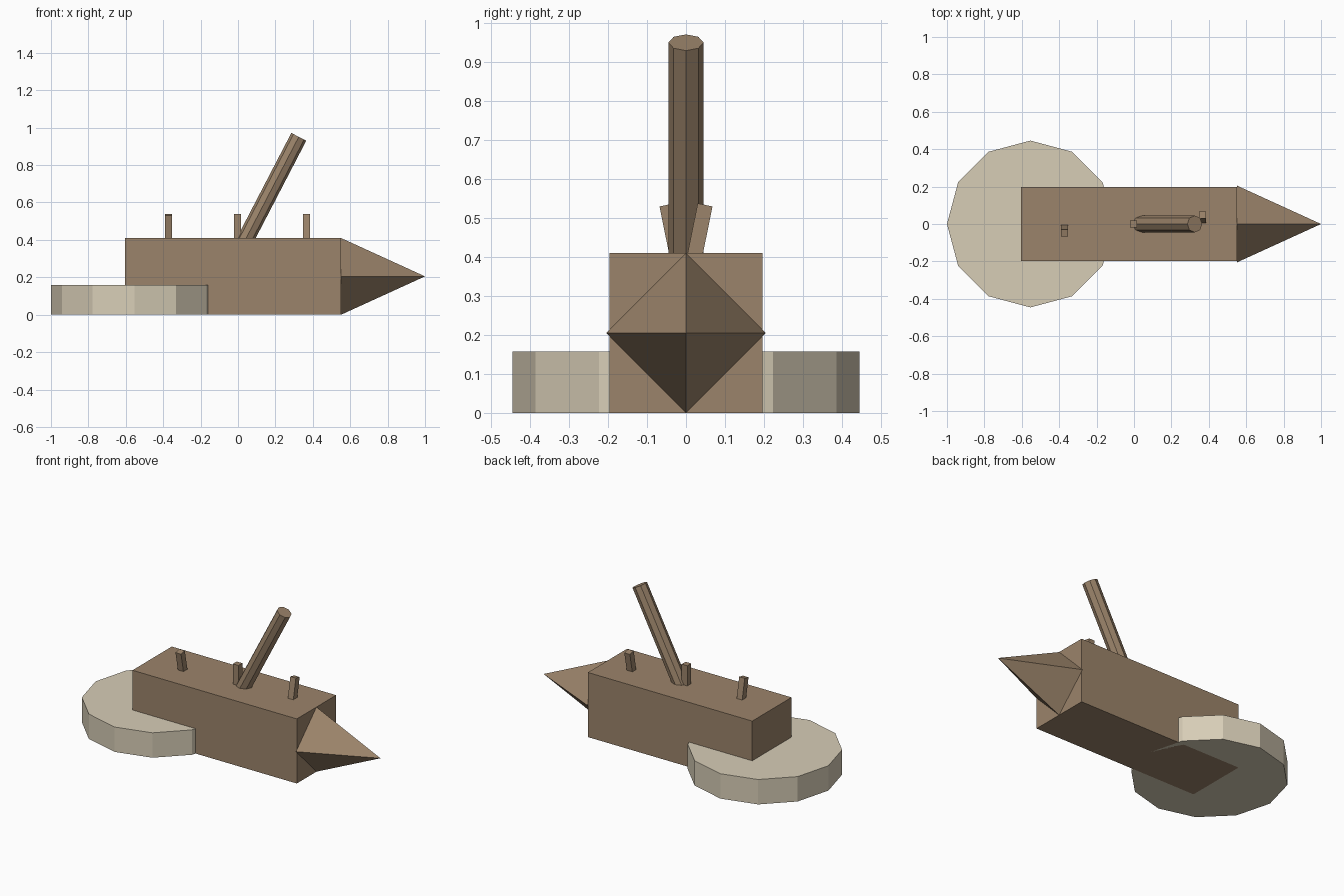
import bpy
from math import radians, pi, sin, cos
from mathutils import Vector, Matrix

if "Cube" in bpy.data.objects:
    bpy.data.objects.remove(bpy.data.objects["Cube"])


def material(name, rgb):
    mat = bpy.data.materials.new(name)
    mat.diffuse_color = (*rgb, 1)
    mat.use_nodes = True
    mat.node_tree.nodes["Principled BSDF"].inputs["Base Color"].default_value = mat.diffuse_color
    return mat


WOOD = material("wood", (0.33, 0.23, 0.145))
PALE = material("pale", (0.68, 0.61, 0.47))


def prism(name, ring_sides, r1, r2, base, tip, mat, spin=0.0):
    """Flat-shaded prism or cone running from base to tip."""
    base, tip = Vector(base), Vector(tip)
    axis = tip - base
    bpy.ops.mesh.primitive_cone_add(vertices=ring_sides, radius1=r1, radius2=r2,
                                    depth=axis.length)
    obj = bpy.context.object
    obj.name = name
    turn = Vector((0, 0, 1)).rotation_difference(axis.normalized()).to_matrix().to_4x4()
    obj.data.transform(Matrix.Translation((base + tip) / 2) @ turn @ Matrix.Rotation(spin, 4, 'Z'))
    obj.data.materials.append(mat)
    return obj


def box(name, lo, hi, mat):
    lo, hi = Vector(lo), Vector(hi)
    bpy.ops.mesh.primitive_cube_add(size=1)
    obj = bpy.context.object
    obj.name = name
    obj.data.transform(Matrix.Translation((lo + hi) / 2) @ Matrix.Diagonal((*(hi - lo), 1)))
    obj.data.materials.append(mat)
    return obj


# Main block
box("body", (-0.603, -0.197, 0), (0.551, 0.197, 0.41), WOOD)

# Pointed four-sided nose, corners up/down and left/right
prism("nose", 4, 0.205, 0, (0.551, 0, 0.205), (1.0, 0, 0.205), WOOD)

# Twelve-sided disc under the rear
prism("rear_disc", 12, 0.446, 0.446, (-0.554, 0, 0), (-0.554, 0, 0.158), PALE)

# Slanted eight-sided mast, foot sunk into the body
prism("mast", 8, 0.045, 0.045, (0.018, 0, 0.36), (0.325, 0, 0.951), WOOD)

# Three square pegs: outer ones lean sideways in opposite directions
for i, (x, lean) in enumerate([(-0.372, -1), (-0.003, 0), (0.366, 1)]):
    tilt = 0.2 * lean
    top = Vector((x, 0.049 * lean, 0.538 - 0.004 * abs(lean)))
    foot = top - Vector((0, sin(tilt), cos(tilt))) * 0.17
    prism(f"peg_{i + 1}", 4, 0.0275, 0.0275, foot, top, WOOD, spin=pi / 4)
